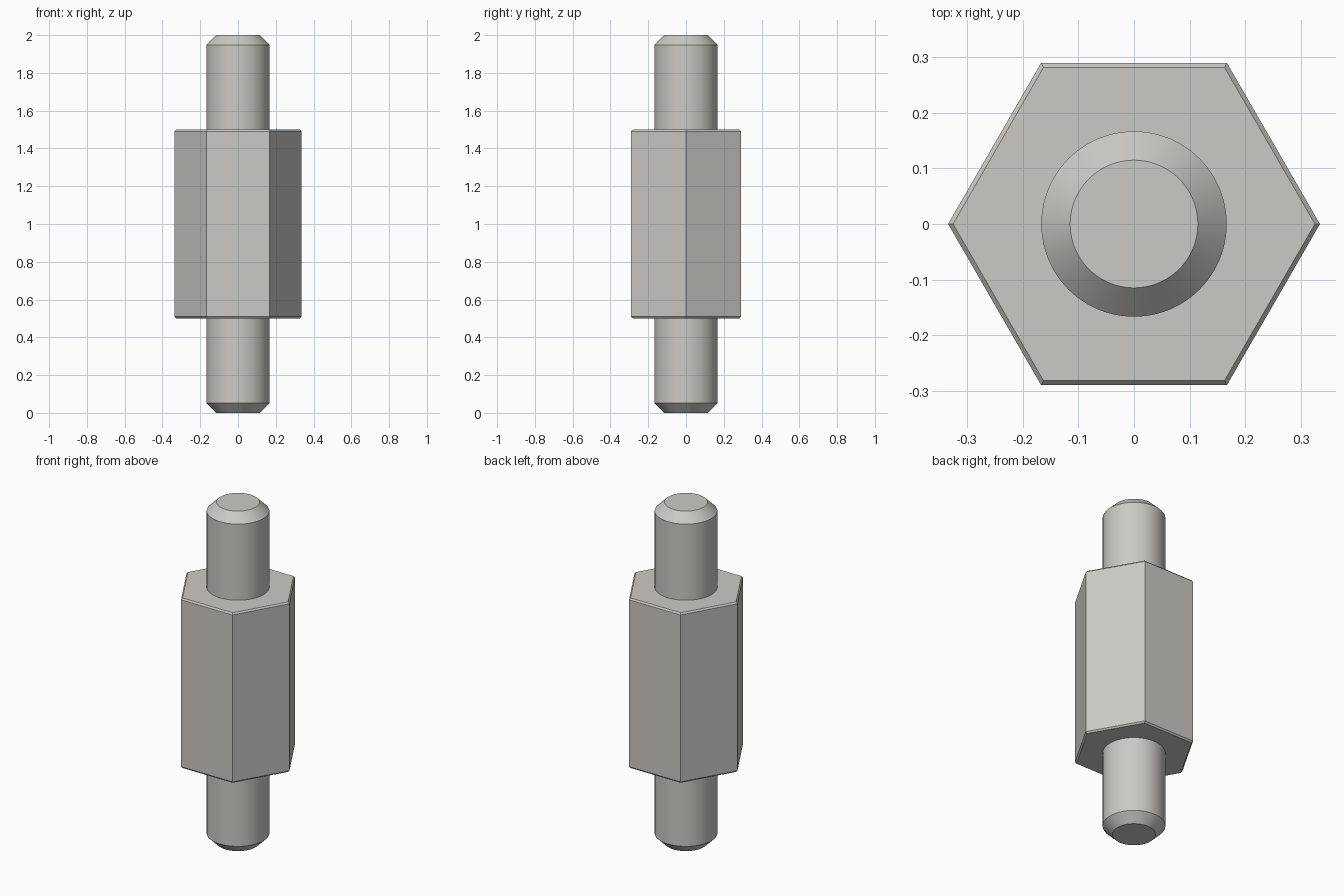
import bpy, bmesh
from math import cos, sin, tau, radians

default = bpy.data.objects.get("Cube")
if default:
    bpy.data.objects.remove(default, do_unlink=True)

# Single bare metal colour
metal = bpy.data.materials.new("light grey metal")
metal.use_nodes = True
colour = (0.60, 0.59, 0.56, 1.0)
metal.diffuse_color = colour
metal.node_tree.nodes["Principled BSDF"].inputs["Base Color"].default_value = colour


def turned_part(name, sides, profile, smooth):
    """Closed solid from (radius, height) rings, listed bottom to top."""
    bm = bmesh.new()
    rings = [[bm.verts.new((r * cos(tau * i / sides), r * sin(tau * i / sides), z))
              for i in range(sides)] for r, z in profile]
    for low, high in zip(rings, rings[1:]):
        for i in range(sides):
            j = (i + 1) % sides
            bm.faces.new((low[i], low[j], high[j], high[i]))
    bm.faces.new(rings[0][::-1])
    bm.faces.new(rings[-1])
    mesh = bpy.data.meshes.new(name)
    bm.to_mesh(mesh)
    bm.free()
    mesh.materials.append(metal)
    obj = bpy.data.objects.new(name, mesh)
    bpy.context.collection.objects.link(obj)
    if smooth:
        bpy.ops.object.select_all(action="DESELECT")
        obj.select_set(True)
        bpy.context.view_layer.objects.active = obj
        bpy.ops.object.shade_smooth_by_angle(angle=radians(30))
    return obj


# Hexagonal body with finely chamfered ends
HEX_R, HEX_CHAMFER = 0.335, 0.009
BOTTOM, TOP, HEIGHT = 0.5, 1.5, 2.0
turned_part("hex_body", 6, [
    (HEX_R - HEX_CHAMFER, BOTTOM), (HEX_R, BOTTOM + HEX_CHAMFER),
    (HEX_R, TOP - HEX_CHAMFER), (HEX_R - HEX_CHAMFER, TOP)], False)

# Round studs with chamfered tips, seated slightly into the body
STUD_R, TIP_R, TIP_H, SEAT = 0.167, 0.115, 0.052, 0.01
stud = [(TIP_R, 0), (STUD_R, TIP_H), (STUD_R, BOTTOM + SEAT)]
turned_part("lower_stud", 96, stud, True)
turned_part("upper_stud", 96, [(r, HEIGHT - z) for r, z in reversed(stud)], True)
